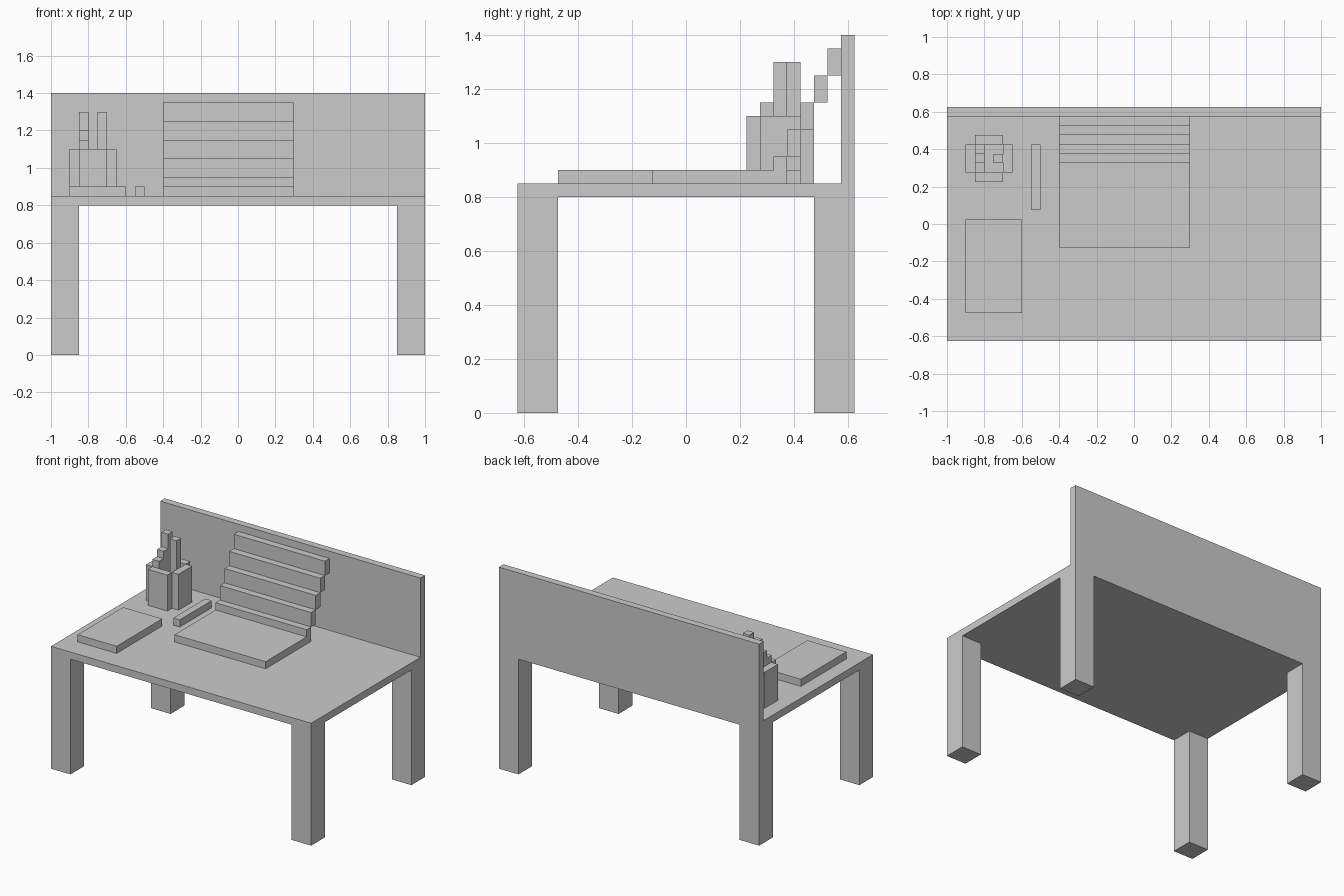
import bpy
import bmesh
from mathutils import Matrix, Vector

# Remove only the default cube
cube = bpy.data.objects.get("Cube")
if cube:
    bpy.data.objects.remove(cube, do_unlink=True)

grey = bpy.data.materials.new("plain grey")
grey.use_nodes = True
colour = (0.6, 0.6, 0.6, 1)
grey.diffuse_color = colour
grey.node_tree.nodes["Principled BSDF"].inputs["Base Color"].default_value = colour


def build(name, *boxes):
    """One object made of boxes given as (x range, y range, z range)."""
    bm = bmesh.new()
    for box in boxes:
        size = Vector([hi - lo for lo, hi in box])
        centre = Vector([(hi + lo) / 2 for lo, hi in box])
        matrix = Matrix.Translation(centre) @ Matrix.Diagonal(size).to_4x4()
        bmesh.ops.create_cube(bm, size=1, matrix=matrix)
    mesh = bpy.data.meshes.new(name)
    bm.to_mesh(mesh)
    bm.free()
    mesh.materials.append(grey)
    obj = bpy.data.objects.new(name, mesh)
    bpy.context.collection.objects.link(obj)
    return obj


U = 0.05            # block unit
W, D = 1.0, 0.625   # half width and half depth
UNDER, TOP = 0.8, 0.85
LEG = 3 * U

# Desk
build("tabletop", ((-W, W), (-D, D), (UNDER, TOP)))
build("back_panel", ((-W, W), (D - U, D), (TOP, 1.4)))
for side, sx in (("right", -1), ("left", 1)):
    for end, sy in (("front", -1), ("back", 1)):
        xs = sorted((sx * W, sx * (W - LEG)))
        ys = sorted((sy * D, sy * (D - LEG)))
        build(f"{end}_{side}_leg", (xs, ys, (0, UNDER)))

# Laptop: flat base with a stepped screen leaning back to the panel
LX = (-0.4, 0.3)
build("laptop_base", (LX, (-0.125, 0.325), (TOP, TOP + U)))
steps = []
for i in range(5):
    y = 0.325 + i * U
    z = TOP + 2 * i * U
    steps.append((LX, (y, y + U), (z, z + 2 * U)))
build("laptop_screen", *steps)

# Notepad and pen lying on the desk
build("notepad", ((-0.9, -0.6), (-0.475, 0.025), (TOP, TOP + U)))
build("pen", ((-0.55, -0.5), (0.075, 0.425), (TOP, TOP + U)))

# Pencil cup: four walls around an open square
CX, CY, RIM = (-0.85, -0.7), (0.275, 0.425), 1.1
build("pencil_cup",
      (CX, (CY[0] - U, CY[0]), (TOP, RIM)),
      (CX, (CY[1], CY[1] + U), (TOP, RIM)),
      ((CX[0] - U, CX[0]), CY, (TOP, RIM)),
      ((CX[1], CX[1] + U), CY, (TOP, RIM)))

# Pencils in the cup
build("upright_pencil", ((CX[1] - U, CX[1]), (0.325, 0.375), (TOP, 1.3)))
build("leaning_pencil", *[
    ((CX[0], CX[0] + U), (CY[0] + i * U, CY[0] + (i + 1) * U), (TOP, top))
    for i, top in enumerate((1.15, 1.2, 1.3))])
